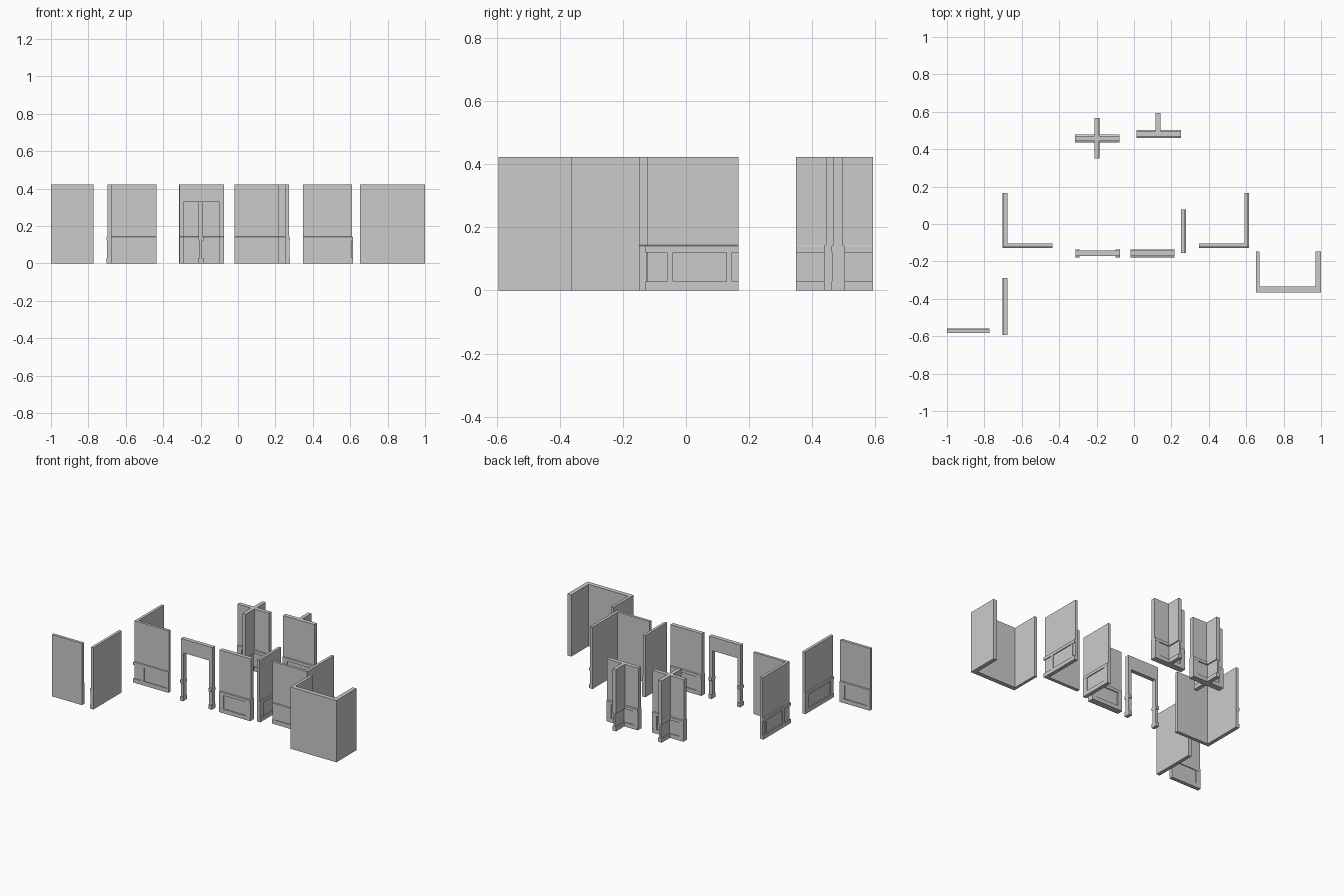
import bpy, bmesh

if "Cube" in bpy.data.objects:
    bpy.data.objects.remove(bpy.data.objects["Cube"])

H = 0.422                        # wall height
BASE, PANEL_TOP, RAIL_TOP = 0.028, 0.121, 0.144


def emit(name, bm):
    bmesh.ops.recalc_face_normals(bm, faces=bm.faces)
    me = bpy.data.meshes.new(name)
    bm.to_mesh(me)
    bm.free()
    ob = bpy.data.objects.new(name, me)
    bpy.context.collection.objects.link(ob)


def add_box(bm, x0, x1, y0, y1, z0, z1):
    vs = bmesh.ops.create_cube(bm, size=1)["verts"]
    for v in vs:
        v.co = ((x0 + x1) / 2 + v.co.x * (x1 - x0),
                (y0 + y1) / 2 + v.co.y * (y1 - y0),
                (z0 + z1) / 2 + v.co.z * (z1 - z0))


def add_wall(bm, axis, a0, a1, c, t, sides=(), p=0.006, r=0.0, stiles=(), mitre=0):
    """Wainscot section swept along an axis; sides lists which faces carry trim.
    p = trim projection, r = panel depth offset, mitre = -1/+1 wraps trim at an end."""
    def face(s):
        if s in sides:
            return [(s, p, 0), (s, p, BASE), (s, r, BASE), (s, r, PANEL_TOP), (s, p, PANEL_TOP),
                    (s, p, RAIL_TOP - 0.003), (s, 0, RAIL_TOP), (s, 0, H)]
        return [(s, 0, 0), (s, 0, H)]
    prof = face(1) + face(-1)[::-1]

    def pt(a, s, o, z):
        d = c + s * (t / 2 + o)
        return (a, d, z) if axis == "x" else (d, a, z)
    loops = []
    for a, e in ((a0, -1), (a1, 1)):
        loops.append([bm.verts.new(pt(a + (e * max(o, 0) if mitre == e else 0), s, o, z))
                      for s, o, z in prof])
    n = len(prof)
    for i in range(n):
        j = (i + 1) % n
        bm.faces.new((loops[0][i], loops[0][j], loops[1][j], loops[1][i]))
    bm.faces.new(loops[0])
    bm.faces.new(loops[1][::-1])
    # upright stiles dividing the panels
    for s in sides:
        for b0, b1 in stiles:
            d0, d1 = sorted((c + s * (t / 2 + r - 0.004), c + s * (t / 2 + p - 0.001)))
            q = (b0, b1, d0, d1) if axis == "x" else (d0, d1, b0, b1)
            add_box(bm, *q, BASE, PANEL_TOP)


def frame(a0, a1, w=0.035):
    return [(a0, a0 + w), (a1 - w, a1)]


# single-sided straight walls
for name, axis, a0, a1, c, side in (
        ("short_wall_back_panel", "x", -1.0, -0.772, -0.573, 1),
        ("long_wall_left_panel", "y", -0.594, -0.289, -0.687, -1),
        ("short_wall_right_panel", "y", -0.156, 0.078, 0.262, 1)):
    bm = bmesh.new()
    add_wall(bm, axis, a0, a1, c, 0.019, (side,), stiles=frame(a0, a1))
    emit(name, bm)

# outer corners, left and right
side_stiles = [(-0.060, -0.041), (0.129, 0.146)]
bm = bmesh.new()
add_wall(bm, "x", -0.697, -0.436, -0.114, 0.018, (-1,), 0.005,
         stiles=[(-0.64, -0.622), (-0.455, -0.437)], mitre=-1)
add_wall(bm, "y", -0.123, 0.167, -0.687, 0.019, (-1,), stiles=side_stiles, mitre=-1)
emit("left_corner_wall", bm)
bm = bmesh.new()
add_wall(bm, "x", 0.348, 0.609, -0.114, 0.018, (-1,), 0.005,
         stiles=[(0.349, 0.367), (0.534, 0.552)], mitre=1)
add_wall(bm, "y", -0.123, 0.167, 0.600, 0.019, (1,), stiles=side_stiles, mitre=-1)
emit("right_corner_wall", bm)

# double-sided straight wall
bm = bmesh.new()
add_wall(bm, "x", -0.02, 0.217, -0.157, 0.028, (-1, 1), 0.007, stiles=frame(-0.02, 0.217))
emit("double_sided_wall", bm)

# doorway: two jambs and a lintel
bm = bmesh.new()
for a0, a1 in ((-0.313, -0.291), (-0.099, -0.074)):
    add_wall(bm, "x", a0, a1, -0.157, 0.028, (-1, 1), 0.007)
add_box(bm, -0.291, -0.099, -0.171, -0.143, 0.328, H)
emit("doorway_wall", bm)

# T junction and cross junction with recessed stems
bm = bmesh.new()
add_wall(bm, "x", 0.013, 0.251, 0.482, 0.028, (-1, 1), 0.007, stiles=frame(0.013, 0.251))
add_wall(bm, "y", 0.49, 0.593, 0.128, 0.025, (-1, 1), 0.001, -0.006)
emit("t_junction_wall", bm)
bm = bmesh.new()
add_wall(bm, "x", -0.315, -0.077, 0.457, 0.027, (-1, 1), 0.007, stiles=frame(-0.315, -0.077))
add_wall(bm, "y", 0.349, 0.566, -0.199, 0.025, (-1, 1), 0.001, -0.006)
emit("cross_junction_wall", bm)

# plain three-sided alcove
bm = bmesh.new()
xs, ys = (0.652, 0.671, 0.971, 1.0), (-0.365, -0.335, -0.148)
outline = [(xs[0], ys[0]), (xs[3], ys[0]), (xs[3], ys[2]), (xs[2], ys[2]),
           (xs[2], ys[1]), (xs[1], ys[1]), (xs[1], ys[2]), (xs[0], ys[2])]
f = bm.faces.new([bm.verts.new((x, y, 0)) for x, y in outline])
ext = bmesh.ops.extrude_face_region(bm, geom=[f], use_keep_orig=True)
for v in (g for g in ext["geom"] if isinstance(g, bmesh.types.BMVert)):
    v.co.z = H
emit("alcove_wall", bm)
